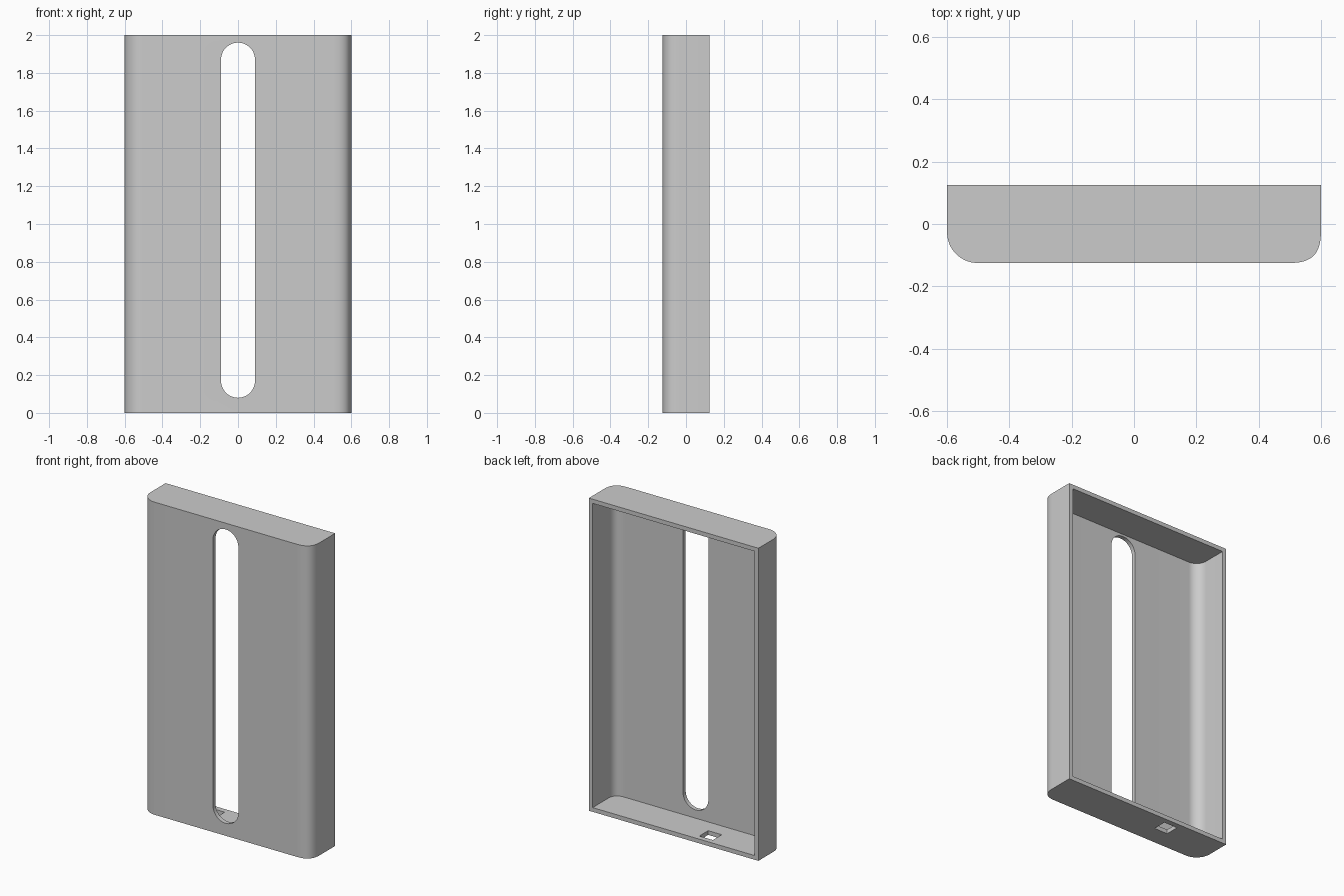
import bpy
import bmesh
from math import cos, sin, pi
from mathutils import Vector
from mathutils.geometry import interpolate_bezier

WIDTH, DEPTH, HEIGHT, WALL = 1.2, 0.25, 2.0, 0.027
CORNER = 0.098

if "Cube" in bpy.data.objects:
    bpy.data.objects.remove(bpy.data.objects["Cube"])


def prism(name, outline, offset):
    """Extrude a closed outline along the offset vector."""
    bm = bmesh.new()
    face = bm.faces.new([bm.verts.new(p) for p in outline])
    out = bmesh.ops.extrude_face_region(bm, geom=[face])
    moved = [v for v in out["geom"] if isinstance(v, bmesh.types.BMVert)]
    bmesh.ops.translate(bm, verts=moved, vec=offset)
    bmesh.ops.recalc_face_normals(bm, faces=bm.faces)
    mesh = bpy.data.meshes.new(name)
    bm.to_mesh(mesh)
    bm.free()
    obj = bpy.data.objects.new(name, mesh)
    bpy.context.collection.objects.link(obj)
    return obj


def corner(side, x, y, radius, fullness):
    """Curve from the side wall round to the front face."""
    tip = Vector((side * x, y, 0))
    start = tip + Vector((0, radius, 0))
    end = tip - Vector((side * radius, 0, 0))
    return interpolate_bezier(start, start.lerp(tip, fullness),
                              end.lerp(tip, fullness), end, 17)


def tray_outline(inset, back, z):
    """Plan section: square at the back, rounded at the front."""
    x, y, r = WIDTH / 2 - inset, -DEPTH / 2 + inset, CORNER - inset
    points = [Vector((x, back, 0)), Vector((-x, back, 0))]
    points += corner(-1, x, y, r, 0.552)
    points += reversed(corner(1, x, y, r, 0.7))
    return [p + Vector((0, 0, z)) for p in points]


def slot_outline(radius, low, high, y, steps=24):
    """Upright slot with half-round ends."""
    points = []
    for centre, start in ((high - radius, 0), (low + radius, pi)):
        for i in range(steps + 1):
            a = start + pi * i / steps
            points.append((radius * cos(a), y, centre + radius * sin(a)))
    return points


def cut(target, cutter):
    cutter.hide_render = True
    mod = target.modifiers.new(cutter.name, "BOOLEAN")
    mod.operation = "DIFFERENCE"
    mod.solver = "EXACT"
    mod.object = cutter
    bpy.context.view_layer.objects.active = target
    bpy.ops.object.modifier_apply(modifier=mod.name)
    bpy.data.objects.remove(cutter)


# Outer case
case = prism("case_shell", tray_outline(0, DEPTH / 2, 0), (0, 0, HEIGHT))

# Hollow interior, open at the back
cut(case, prism("cavity_cutter", tray_outline(WALL, DEPTH, WALL),
                (0, 0, HEIGHT - 2 * WALL)))

# Long window through the front face
cut(case, prism("slot_cutter", slot_outline(0.09, 0.08, 1.96, -DEPTH),
                (0, DEPTH, 0)))

# Small rectangular port through the floor
left, right, front, back = -0.253, -0.157, 0.0, 0.09
port = [(left, front, -WALL), (right, front, -WALL),
        (right, back, -WALL), (left, back, -WALL)]
cut(case, prism("port_cutter", port, (0, 0, 3 * WALL)))

# Smooth corners, crisp edges
bpy.ops.object.select_all(action="DESELECT")
case.select_set(True)
bpy.context.view_layer.objects.active = case
bpy.ops.object.shade_smooth_by_angle(angle=pi / 6)
